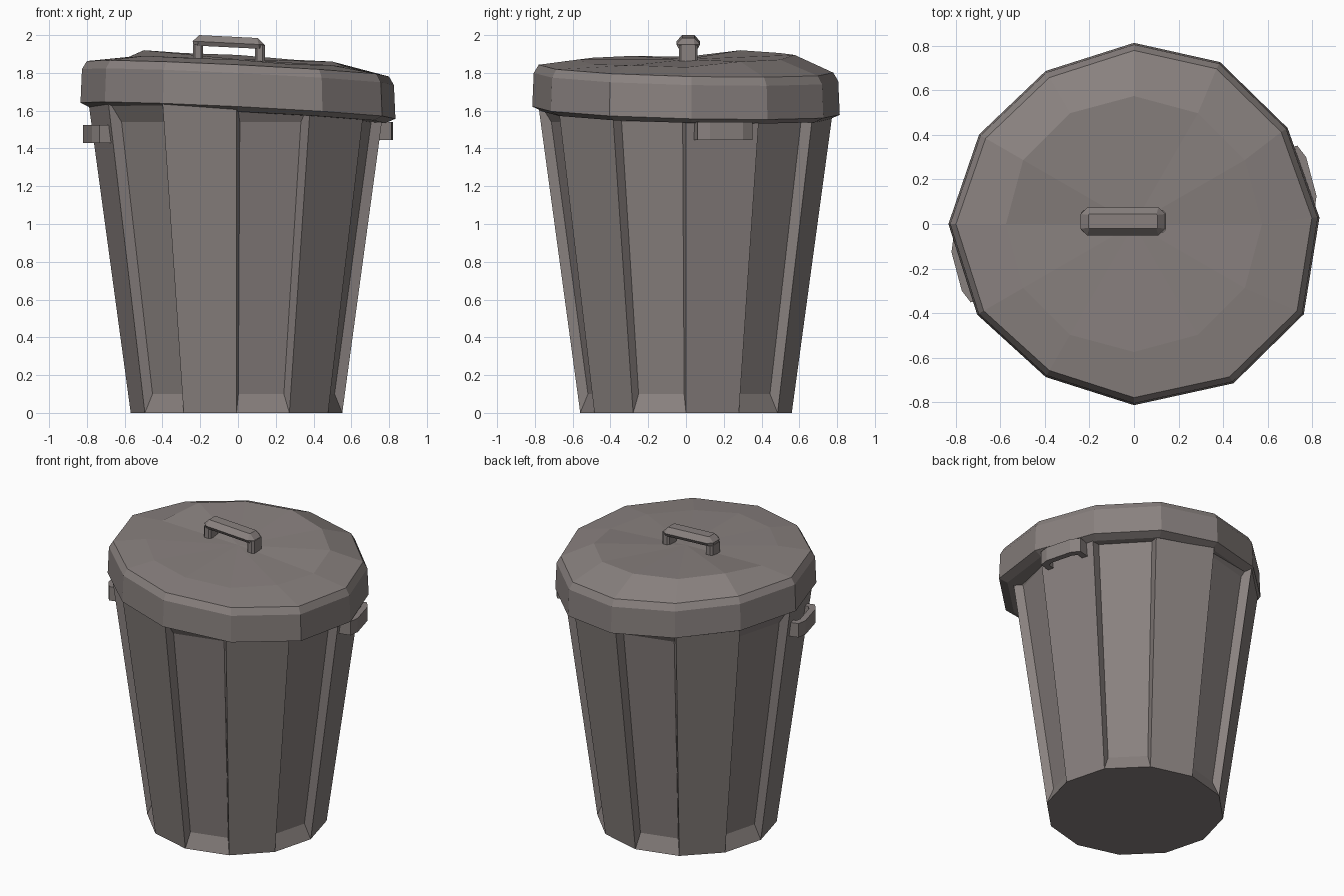
import bpy, bmesh
from math import sin, cos, radians
from mathutils import Vector, Matrix

cube = bpy.data.objects.get("Cube")
if cube:
    bpy.data.objects.remove(cube)

COLOUR = (0.25, 0.22, 0.212, 1)
metal = bpy.data.materials.new("warm_grey_metal")
metal.use_nodes = True
metal.diffuse_color = COLOUR
bsdf = metal.node_tree.nodes["Principled BSDF"]
bsdf.inputs["Base Color"].default_value = COLOUR
bsdf.inputs["Roughness"].default_value = 0.8

SIDES = 12


def finish(name, bm):
    bmesh.ops.remove_doubles(bm, verts=bm.verts, dist=0.0005)
    bmesh.ops.recalc_face_normals(bm, faces=bm.faces)
    mesh = bpy.data.meshes.new(name)
    bm.to_mesh(mesh)
    bm.free()
    mesh.materials.append(metal)
    obj = bpy.data.objects.new(name, mesh)
    bpy.context.collection.objects.link(obj)
    return obj


def face(bm, points):
    return bm.faces.new([bm.verts.new(p) for p in points])


def loft(name, rings, cap_end=True, apex=None):
    """Skin closed rings; close the end with a face or a fan to an apex."""
    bm = bmesh.new()
    loops = [[bm.verts.new(p) for p in ring] for ring in rings]
    n = len(loops[0])
    for a, b in zip(loops, loops[1:]):
        for i in range(n):
            j = (i + 1) % n
            bm.faces.new((a[i], a[j], b[j], b[i]))
    bm.faces.new(loops[0][::-1])
    if apex:
        tip = bm.verts.new(apex)
        for i in range(n):
            bm.faces.new((loops[-1][i], loops[-1][(i + 1) % n], tip))
    elif cap_end:
        bm.faces.new(loops[-1])
    return finish(name, bm)


def polar(r, degrees, z):
    return Vector((r * cos(radians(degrees)), r * sin(radians(degrees)), z))


# Tapered body: alternate panels are pressed inwards
def body_point(i, z):
    p = polar(0.56 + 0.136 * z, i * 30, z)
    p.x -= 0.008
    return p


TOP = 1.66
bm = bmesh.new()
for i in range(SIDES):
    outer = [body_point(i, 0), body_point(i + 1, 0), body_point(i + 1, TOP), body_point(i, TOP)]
    if i % 2 == 0:
        face(bm, outer)
        continue
    inward = polar(-0.05, i * 30 + 15, 0)
    inner = []
    for z in (0.1, 1.54):
        a, b = body_point(i, z), body_point(i + 1, z)
        pair = [a.lerp(b, 0.08) + inward, a.lerp(b, 0.92) + inward]
        inner += pair if z < 1 else pair[::-1]
    face(bm, inner)
    for k in range(4):
        m = (k + 1) % 4
        face(bm, (outer[k], outer[m], inner[m], inner[k]))
for z in (0, TOP):
    face(bm, [body_point(i, z) for i in range(SIDES)])
finish("bin_body", bm)


# Dented, slightly tilted lid
def tilt(x, y):
    return -0.051 * x - 0.027 * y


RIM = [0.83, 0.81, 0.82, 0.81, 0.79, 0.80, 0.83, 0.81, 0.79, 0.81, 0.84, 0.86]
CREASE = [1.83, 1.86, 1.87, 1.895, 1.905, 1.92, 1.885, 1.89, 1.88, 1.87, 1.845, 1.84]


def lid_ring(offset, z):
    ring = []
    for i, r in enumerate(RIM):
        p = polar(r + offset, i * 30 + (2 if i in (0, 1, 2, 10, 11) else 0), z)
        p.z += tilt(p.x, p.y)
        ring.append(p)
    return ring


crease = [polar(0.575, i * 30, z) for i, z in enumerate(CREASE)]
loft("lid", [lid_ring(-0.11, 1.575), lid_ring(-0.05, 1.575), lid_ring(0.004, 1.6),
             lid_ring(-0.004, 1.778), lid_ring(-0.03, 1.822), crease], apex=(0, 0, 1.872))


# Lid handle: chamfered grip on two posts
def octagon(cx, cy, hx, hy, cut, z):
    pts = [(hx, -hy + cut), (hx, hy - cut), (hx - cut, hy), (cut - hx, hy),
           (-hx, hy - cut), (-hx, cut - hy), (cut - hx, -hy), (hx - cut, -hy)]
    return [(cx + x, cy + y, z - 0.05 * (x + hx)) for x, y in pts]


GX, GY = -0.05, 0.012
loft("lid_handle_grip", [octagon(GX, GY, 0.185, 0.05, 0.02, 1.945),
                         octagon(GX, GY, 0.19, 0.063, 0.03, 1.968),
                         octagon(GX, GY, 0.155, 0.033, 0.004, 2.0)])
for side, x in (("right", -0.212), ("left", 0.116)):
    loft(f"lid_handle_post_{side}", [octagon(x, GY, 0.027, 0.05, 0.012, z) for z in (1.83, 1.95)])

# Side handles: bent brackets on opposite panels
half = [(0.15, 0.69), (0.15, 0.80), (0.09, 0.825)]
under = [(0.08, 0.785), (0.11, 0.77), (0.11, 0.69)]
outline = half + [(-t, d) for t, d in half[::-1]] + [(-t, d) for t, d in under[::-1]] + under
for side, angle, z in (("left", 15, 1.445), ("right", 195, 1.43)):
    turn = Matrix.Rotation(radians(angle), 4, "Z")
    rings = [[turn @ Vector((d, t, h)) for t, d in outline] for h in (z, z + 0.095)]
    loft(f"side_handle_{side}", rings)
